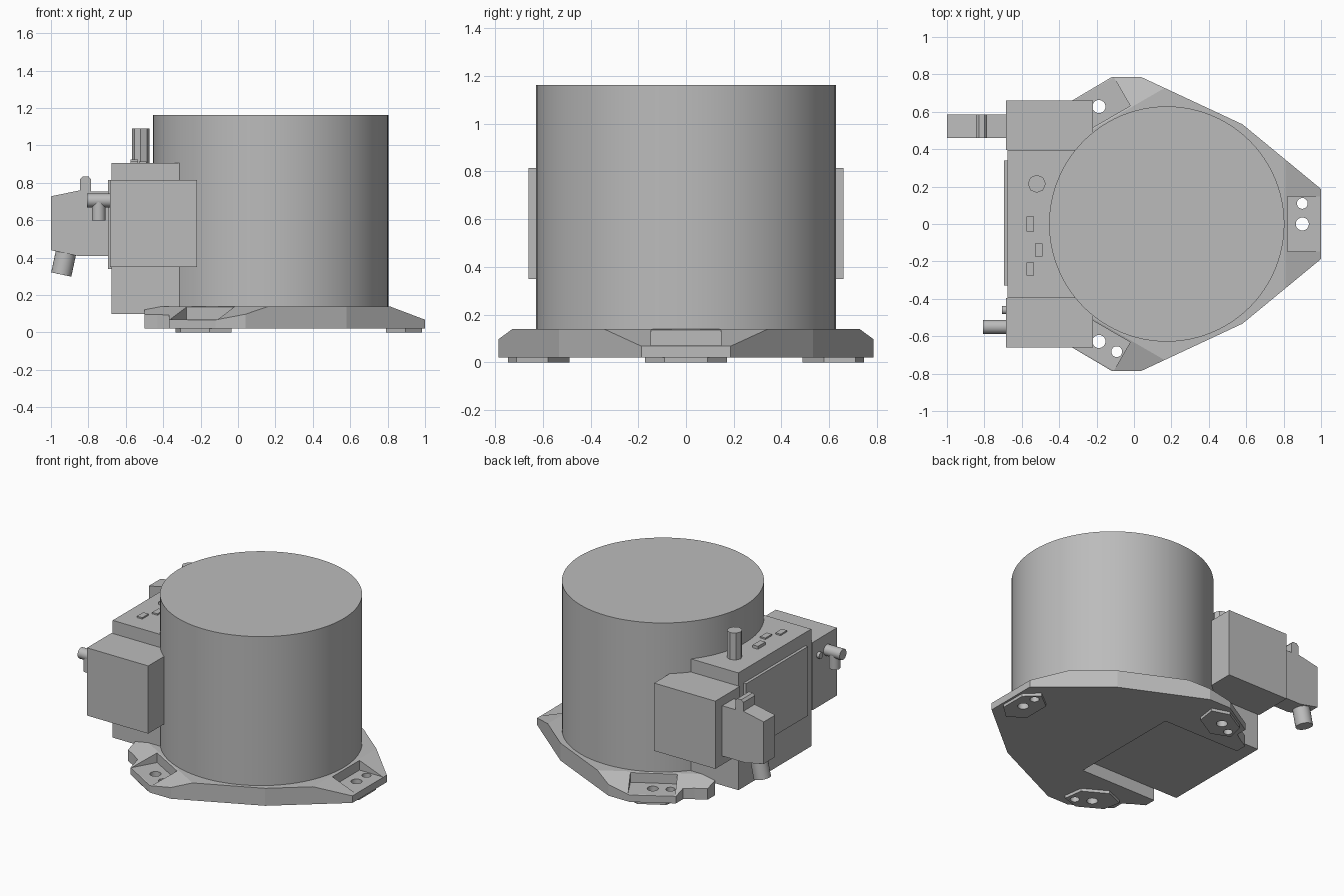
import bpy, bmesh, math
from mathutils import Matrix, Vector

cube = bpy.data.objects.get("Cube")
if cube:
    bpy.data.objects.remove(cube)

grey = bpy.data.materials.new("plain grey")
grey.use_nodes = True
grey.diffuse_color = (0.5, 0.5, 0.5, 1)
grey.node_tree.nodes["Principled BSDF"].inputs["Base Color"].default_value = (0.5, 0.5, 0.5, 1)

CENTRE = 0.175          # x of the drum axis
TURNS = [math.radians(a) for a in (0, 120, 240)]


def finish(name, bm):
    bmesh.ops.recalc_face_normals(bm, faces=bm.faces)
    mesh = bpy.data.meshes.new(name)
    bm.to_mesh(mesh)
    bm.free()
    mesh.materials.append(grey)
    obj = bpy.data.objects.new(name, mesh)
    bpy.context.collection.objects.link(obj)
    return obj


def prism(name, points, lo, hi, axis="z"):
    """Extrude an outline along z (points are x, y) or along y (points are x, z)."""
    bm = bmesh.new()
    place = (lambda a, b, h: (a, b, h)) if axis == "z" else (lambda a, b, h: (a, h, b))
    face = bm.faces.new([bm.verts.new(place(a, b, lo)) for a, b in points])
    top = bmesh.ops.extrude_face_region(bm, geom=[face])["geom"]
    verts = [v for v in top if isinstance(v, bmesh.types.BMVert)]
    bmesh.ops.translate(bm, verts=verts, vec=Vector(place(0, 0, hi - lo)))
    return finish(name, bm)


def box(name, x, y, z):
    return prism(name, [(x[0], y[0]), (x[1], y[0]), (x[1], y[1]), (x[0], y[1])], *z)


def rod(name, start, end, radius, sides=24):
    a, b = Vector(start), Vector(end)
    bm = bmesh.new()
    bmesh.ops.create_cone(bm, cap_ends=True, segments=sides, radius1=radius,
                          radius2=radius, depth=(b - a).length)
    turn = (b - a).to_track_quat("Z", "Y").to_matrix().to_4x4()
    bmesh.ops.transform(bm, matrix=Matrix.Translation((a + b) / 2) @ turn, verts=bm.verts)
    obj = finish(name, bm)
    if sides > 8:
        activate(obj)
        bpy.ops.object.shade_smooth_by_angle(angle=math.radians(35))
    return obj


def activate(obj):
    bpy.ops.object.select_all(action="DESELECT")
    obj.select_set(True)
    bpy.context.view_layer.objects.active = obj


def spin(obj, angle):
    """Parts drawn at the +x lug, turned about the drum axis."""
    obj.data.transform(Matrix.Translation((CENTRE, 0, 0)) @ Matrix.Rotation(angle, 4, "Z"))
    return obj


def cut(obj, cutter):
    cutter.hide_render = True
    mod = obj.modifiers.new("cut", "BOOLEAN")
    mod.operation, mod.solver, mod.object = "DIFFERENCE", "EXACT", cutter
    activate(obj)
    bpy.ops.object.modifier_apply(modifier=mod.name)


def discard(cutter):
    bpy.data.objects.remove(cutter)


# base plate, outline mirrored across y
half = [(1.0, 0.187), (0.58, 0.533), (0.04, 0.785), (-0.12, 0.785), (-0.37, 0.637),
        (-0.37, 0.56), (-0.43, 0.52), (-0.5, 0.48)]
base = prism("base_plate", half + [(x, -y) for x, y in reversed(half)], 0.02, 0.14)
notch = box("notch_cutter", (-0.7, 0.08), (-0.4, 0.4), (-0.1, 0.3))
cut(base, notch)
discard(notch)

# three lugs: sloped top, pocket, foot pad and two bolt holes
for i, angle in enumerate(TURNS):
    slope = spin(prism("slope_cutter", [(0.609, 0.15), (0.926, 0.03), (0.926, 0.3), (0.609, 0.3)],
                       -0.7, 0.7, "y"), angle)
    pocket = spin(box("pocket_cutter", (0.645, 0.95), (-0.147, 0.147), (0.07, 0.35)), angle)
    holes = [spin(rod("hole_cutter", (0.725, lat, -0.1), (0.725, lat, 0.3), r), angle)
             for lat, r in ((0, 0.035), (0.11, 0.029))]
    pad = spin(prism("foot_pad_%d" % (i + 1),
                     [(0.615, -0.09), (0.615, 0.09), (0.72, 0.172), (0.81, 0.09),
                      (0.81, -0.09), (0.72, -0.172)], 0, 0.02), angle)
    for cutter in [slope, pocket] + holes:
        cut(base, cutter)
    for hole in holes:
        cut(pad, hole)
    for cutter in [slope, pocket] + holes:
        discard(cutter)

# drum
rod("drum", (CENTRE, 0, 0.13), (CENTRE, 0, 1.163), 0.629, 96)

# housing on the side of the drum
box("housing", (-0.675, 0.08), (-0.395, 0.395), (0.1, 0.905))
box("housing_panel", (-0.695, -0.67), (-0.33, 0.34), (0.34, 0.815))
for name, s in (("left_side_box", 1), ("right_side_box", -1)):
    box(name, (-0.685, -0.22), sorted((s * 0.395, s * 0.66)), (0.35, 0.815))

# fittings on top of the housing
rod("top_post", (-0.52, 0.215, 0.9), (-0.52, 0.215, 1.09), 0.048, 8)
box("button", (-0.575, -0.535), (-0.04, 0.04), (0.9, 0.925))
for i, (x, y) in enumerate(((-0.51, -0.14), (-0.555, -0.24))):
    box("small_button_%d" % (i + 1), (x - 0.02, x + 0.02), (y - 0.035, y + 0.035), (0.9, 0.915))

# connector with latch and cable gland
prism("connector", [(-0.68, 0.41), (-0.86, 0.41), (-1.0, 0.44), (-1.0, 0.728), (-0.845, 0.76),
                    (-0.845, 0.82), (-0.83, 0.835), (-0.8, 0.835), (-0.787, 0.82),
                    (-0.787, 0.755), (-0.68, 0.755)], 0.46, 0.585, "y")
rod("cable_gland", (-0.915, 0.522, 0.45), (-0.945, 0.522, 0.31), 0.055)

# elbow valve on the other side box
rod("valve_stem", (-0.68, -0.55, 0.706), (-0.808, -0.55, 0.706), 0.037)
rod("valve_outlet", (-0.745, -0.55, 0.706), (-0.745, -0.55, 0.6), 0.036)
rod("valve_knob", (-0.68, -0.46, 0.706), (-0.705, -0.46, 0.706), 0.022)
